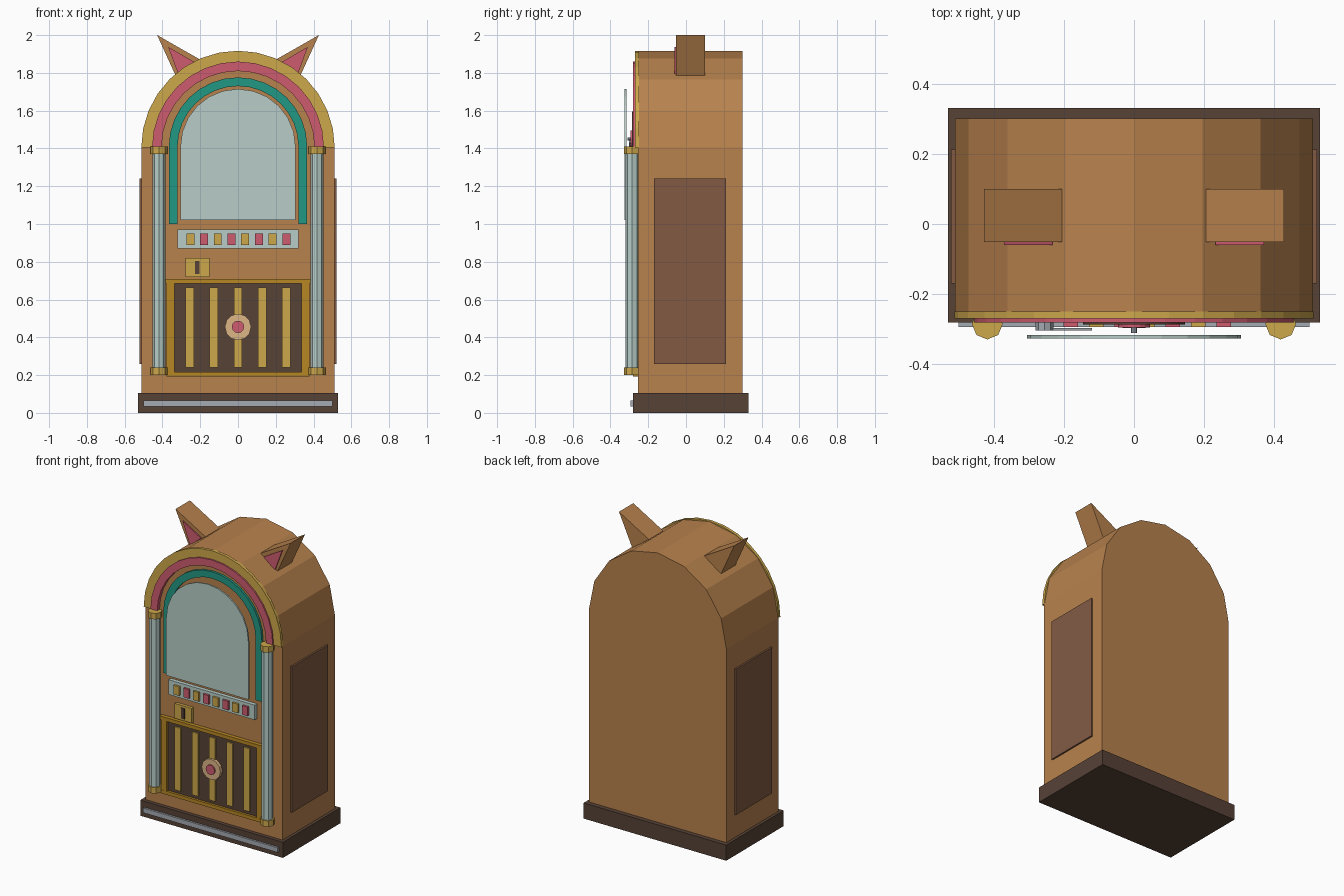
import bpy, bmesh, math

if "Cube" in bpy.data.objects:
    bpy.data.objects.remove(bpy.data.objects["Cube"])


def material(name, r, g, b):
    lin = [((c / 255 + 0.055) / 1.055) ** 2.4 for c in (r, g, b)]
    m = bpy.data.materials.new(name)
    m.diffuse_color = (*lin, 1)
    m.use_nodes = True
    m.node_tree.nodes["Principled BSDF"].inputs["Base Color"].default_value = m.diffuse_color
    return m


WOOD = material("warm_wood", 184, 130, 77)
GOLD = material("gold", 206, 168, 76)
PINK = material("pink", 206, 92, 112)
TEAL = material("teal", 34, 152, 133)
GLASS = material("pale_glass", 184, 206, 200)
DARK = material("dark_wood", 87, 66, 54)
SILVER = material("silver", 165, 171, 178)
PANEL = material("red_brown", 130, 90, 68)
BRASS = material("dark_gold", 182, 134, 36)
TAN = material("tan", 220, 182, 134)


def prism(name, points, y0, y1, mat):
    """Extrude an outline in the xz plane from y0 to y1."""
    bm = bmesh.new()
    face = bm.faces.new([bm.verts.new((x, y0, z)) for x, z in points])
    out = bmesh.ops.extrude_face_region(bm, geom=[face])
    for v in out["geom"]:
        if isinstance(v, bmesh.types.BMVert):
            v.co.y = y1
    bmesh.ops.recalc_face_normals(bm, faces=bm.faces)
    mesh = bpy.data.meshes.new(name)
    bm.to_mesh(mesh)
    bm.free()
    mesh.materials.append(mat)
    ob = bpy.data.objects.new(name, mesh)
    bpy.context.collection.objects.link(ob)
    return ob


def box(name, x0, x1, y0, y1, z0, z1, mat):
    return prism(name, [(x0, z0), (x1, z0), (x1, z1), (x0, z1)], y0, y1, mat)


def arc(r, zc, n):
    return [(r * math.cos(math.pi * i / n), zc + r * math.sin(math.pi * i / n))
            for i in range(n + 1)]


def arch(name, r_out, r_in, zc, z_low, y0, y1, n, mat):
    """Arched band, with straight legs when z_low is under the arc centre."""
    outer, inner = arc(r_out, zc, n), arc(r_in, zc, n)[::-1]
    if z_low < zc:
        outer = [(r_out, z_low)] + outer + [(-r_out, z_low)]
        inner = [(-r_in, z_low)] + inner + [(r_in, z_low)]
    return prism(name, outer + inner, y0, y1, mat)


def disc(name, x, z, r, y0, y1, n, mat):
    pts = [(x + r * math.cos(2 * math.pi * i / n), z + r * math.sin(2 * math.pi * i / n))
           for i in range(n)]
    return prism(name, pts, y0, y1, mat)


def column(name, x, y, r, z0, z1, mat, n=8):
    bpy.ops.mesh.primitive_cylinder_add(vertices=n, radius=r, depth=z1 - z0,
                                        location=(x, y, (z0 + z1) / 2))
    ob = bpy.context.object
    ob.name = name
    ob.data.materials.append(mat)
    return ob


# Cabinet and plinth
prism("cabinet", [(0.51, 0.1)] + arc(0.51, 1.405, 8) + [(-0.51, 0.1)], -0.255, 0.30, WOOD)
box("plinth", -0.53, 0.53, -0.28, 0.33, 0, 0.105, DARK)
box("plinth_strip", -0.5, 0.5, -0.293, -0.275, 0.033, 0.065, SILVER)

# Arched bands on the front
arch("outer_arch", 0.512, 0.45, 1.405, 1.405, -0.27, -0.25, 16, GOLD)
arch("middle_arch", 0.455, 0.405, 1.405, 1.405, -0.28, -0.25, 16, PINK)
arch("window_arch", 0.366, 0.32, 1.41, 1.0, -0.27, -0.25, 16, TEAL)

# Window glass, with a record and arm behind it
prism("window_glass", [(0.305, 1.02)] + arc(0.305, 1.41, 12) + [(-0.305, 1.02)],
      -0.326, -0.316, GLASS)
disc("record", 0, 1.45, 0.145, -0.287, -0.25, 24, DARK)
disc("record_label", 0, 1.45, 0.045, -0.295, -0.28, 16, PINK)
disc("spindle", 0, 1.45, 0.008, -0.31, -0.28, 8, SILVER)
disc("arm_pivot", -0.255, 1.43, 0.025, -0.303, -0.25, 8, SILVER)
prism("record_arm", [(-0.255, 1.425), (-0.12, 1.395), (-0.12, 1.405), (-0.255, 1.437)],
      -0.303, -0.296, SILVER)

# Selection panel with alternating buttons
box("button_panel", -0.32, 0.32, -0.28, -0.25, 0.87, 0.97, GLASS)
for i in range(8):
    x = -0.2525 + i * 0.0726
    box(f"button_{i + 1}", x - 0.021, x + 0.021, -0.294, -0.275, 0.89, 0.95,
        PINK if i % 2 else GOLD)

# Coin plate
box("coin_plate", -0.278, -0.152, -0.275, -0.25, 0.72, 0.82, GOLD)
box("coin_slot", -0.228, -0.203, -0.281, -0.27, 0.735, 0.805, DARK)

# Speaker grille
box("grille_back", -0.34, 0.34, -0.265, -0.25, 0.21, 0.7, DARK)
for s, side in ((-1, "left"), (1, "right")):
    x0, x1 = sorted((s * 0.335, s * 0.378))
    box(f"grille_frame_{side}", x0, x1, -0.28, -0.25, 0.195, 0.705, BRASS)
for z, w, part in ((0.205, 0.378, "bottom"), (0.698, 0.385, "top")):
    box(f"grille_frame_{part}", -w, w, -0.281, -0.25, z - 0.012, z + 0.012, BRASS)
for i in range(5):
    x = (i - 2) * 0.128
    box(f"grille_bar_{i + 1}", x - 0.022, x + 0.022, -0.275, -0.26, 0.24, 0.663, GOLD)
disc("medallion", 0, 0.455, 0.07, -0.287, -0.26, 12, TAN)
disc("medallion_centre", 0, 0.455, 0.033, -0.296, -0.28, 12, PINK)

for s, side in ((-1, "left"), (1, "right")):
    # Pillars with gold end caps
    column(f"pillar_{side}", s * 0.418, -0.285, 0.035, 0.22, 1.39, GLASS)
    for z, end in ((0.2, "bottom"), (1.37, "top")):
        column(f"pillar_cap_{end}_{side}", s * 0.418, -0.285, 0.044, z, z + 0.04, GOLD)
    # Side panels
    x0, x1 = sorted((s * 0.5, s * 0.521))
    box(f"side_panel_{side}", x0, x1, -0.17, 0.212, 0.26, 1.24, PANEL)
    # Pointed ears with pink insets
    prism(f"ear_{side}", [(s * 0.428, 2.0), (s * 0.205, 1.873), (s * 0.33, 1.785)],
          -0.052, 0.1, WOOD)
    prism(f"ear_inset_{side}", [(s * 0.37, 1.938), (s * 0.232, 1.858), (s * 0.316, 1.792)],
          -0.06, -0.045, PINK)
